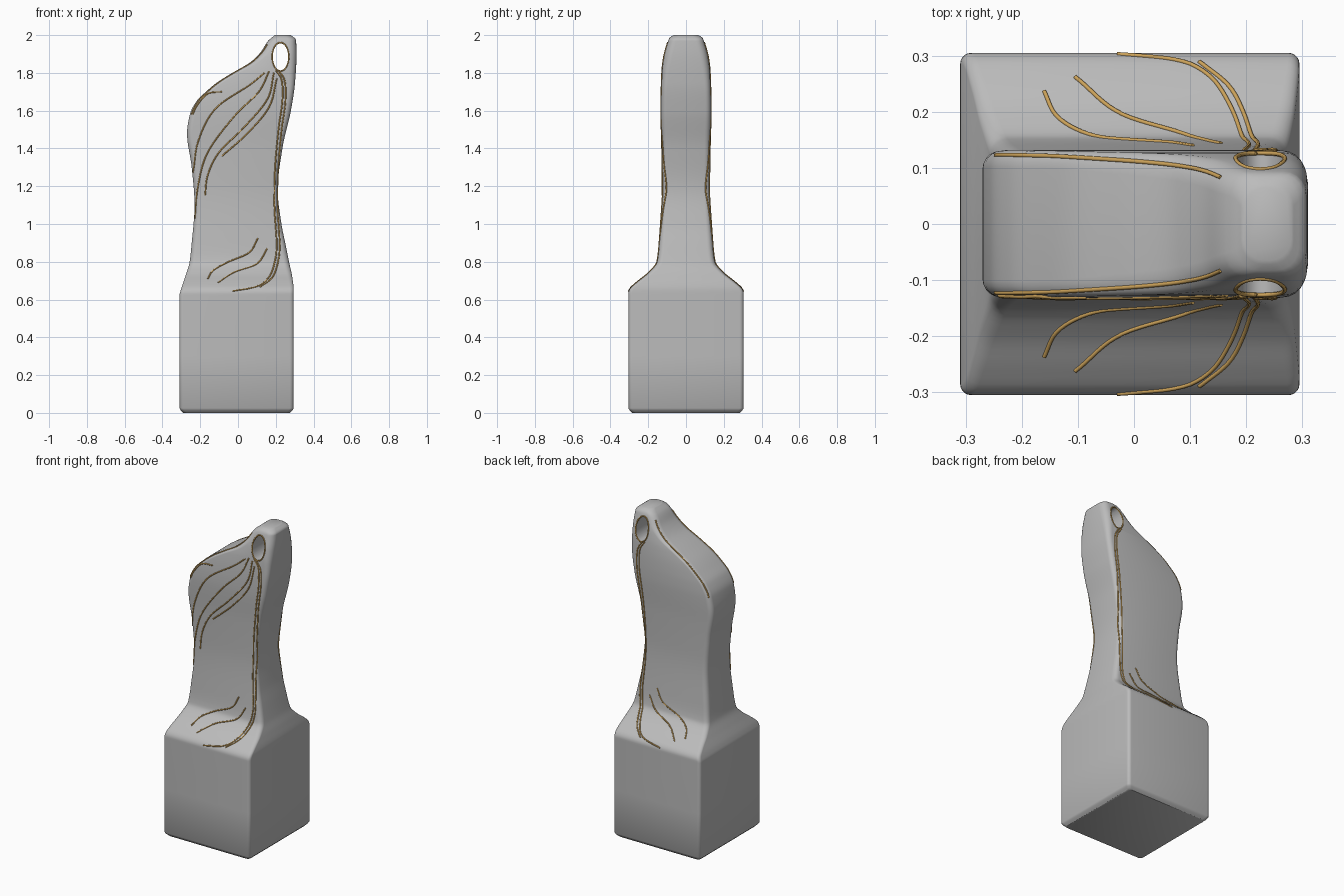
import bpy, bmesh, math
from mathutils import Vector
from mathutils.bvhtree import BVHTree

cube = bpy.data.objects.get("Cube")
if cube:
    bpy.data.objects.remove(cube, do_unlink=True)


def material(name, color):
    mat = bpy.data.materials.new(name)
    mat.use_nodes = True
    mat.diffuse_color = color
    mat.node_tree.nodes["Principled BSDF"].inputs["Base Color"].default_value = color
    return mat


grey = material("stone grey", (0.5, 0.5, 0.5, 1))
gold = material("antique gold", (0.6, 0.36, 0.1, 1))


def smooth_profile(points):
    """Return a monotone cubic function through (height, value) points."""
    zs, vs = zip(*points)
    n = len(zs)
    slope = [(vs[i + 1] - vs[i]) / (zs[i + 1] - zs[i]) for i in range(n - 1)]
    tangent = [slope[0]]
    for a, b in zip(slope, slope[1:]):
        tangent.append(2 * a * b / (a + b) if a * b > 0 else 0)
    tangent.append(slope[-1])

    def value(z):
        i = max(k for k in range(n - 1) if zs[k] <= z or k == 0)
        h = zs[i + 1] - zs[i]
        t = min(max((z - zs[i]) / h, 0), 1)
        u = 1 - t
        return (u * u * (1 + 2 * t) * vs[i] + t * t * (3 - 2 * t) * vs[i + 1]
                + h * t * u * (u * tangent[i] - t * tangent[i + 1]))
    return value


# Silhouette profiles over height
left_edge = smooth_profile([
    (0, -.29), (.025, -.31), (.62, -.31), (.65, -.303), (.72, -.28), (.8, -.256),
    (.9, -.245), (1.1, -.23), (1.3, -.245), (1.48, -.27), (1.58, -.255), (1.65, -.22),
    (1.7, -.17), (1.75, -.11), (1.8, -.03), (1.86, .07), (1.91, .12), (1.97, .16), (2, .195)])
right_edge = smooth_profile([
    (0, .275), (.025, .295), (.65, .295), (.72, .287), (.8, .27), (.9, .25), (1, .23),
    (1.18, .21), (1.4, .235), (1.6, .28), (1.75, .302), (1.9, .31), (1.975, .307), (2, .28)])
half_width = smooth_profile([
    (0, .285), (.025, .305), (.635, .305), (.655, .298), (.69, .262), (.74, .2), (.8, .153),
    (.9, .141), (1.2, .126), (1.4, .127), (1.6, .132), (1.8, .127), (1.88, .118),
    (1.95, .1), (1.985, .088), (2, .065)])
corner_radius = smooth_profile([(0, .02), (.64, .02), (.8, .03), (1.7, .03), (1.9, .045), (2, .04)])


def ring(z, segments=5):
    """Rounded rectangle section at one height."""
    x0, x1, w = left_edge(z), right_edge(z), half_width(z)
    r = min(corner_radius(z), (x1 - x0) * .45, w * .9)
    points = []
    corners = [(x1 - r, w - r), (x0 + r, w - r), (x0 + r, r - w), (x1 - r, r - w)]
    for quarter, (cx, cy) in enumerate(corners):
        for k in range(segments + 1):
            a = math.pi / 2 * (quarter + k / segments)
            points.append((cx + r * math.cos(a), cy + r * math.sin(a), z))
    return points


# Body lofted from stacked sections
heights = [0, .006, .014, .025, .3]
heights += [.62 + .01 * i for i in range(22)]
heights += [.84 + .03 * i for i in range(24)]
heights += [1.56 + .01 * i for i in range(42)] + [1.975, 1.983, 1.99, 1.996, 2]
bm = bmesh.new()
loops = [[bm.verts.new(p) for p in ring(z)] for z in heights]
for low, high in zip(loops, loops[1:]):
    for i in range(len(low)):
        j = (i + 1) % len(low)
        bm.faces.new((low[i], low[j], high[j], high[i]))
bm.faces.new(loops[0][::-1])
bm.faces.new(loops[-1])
bmesh.ops.recalc_face_normals(bm, faces=bm.faces)
surface = BVHTree.FromBMesh(bm)
mesh = bpy.data.meshes.new("carved_body")
bm.to_mesh(mesh)
bm.free()
body = bpy.data.objects.new("carved_body", mesh)
bpy.context.collection.objects.link(body)
mesh.materials.append(grey)

# Oval hole through the head
HOLE_X, HOLE_Z, HOLE_RX, HOLE_RZ = .225, 1.885, .044, .075
bpy.ops.mesh.primitive_cylinder_add(vertices=40, radius=1, depth=1,
                                    location=(HOLE_X, 0, HOLE_Z),
                                    rotation=(math.pi / 2, 0, 0))
cutter = bpy.context.object
cutter.name = "hole_cutter"
cutter.scale = (HOLE_RX, HOLE_RZ, 1)
cutter.hide_render = True
cutter.data.materials.append(grey)
bpy.context.view_layer.objects.active = body
cut = body.modifiers.new("hole", "BOOLEAN")
cut.operation = "DIFFERENCE"
cut.solver = "EXACT"
cut.object = cutter
bpy.ops.object.modifier_apply(modifier=cut.name)
bpy.data.objects.remove(cutter, do_unlink=True)
bpy.ops.object.select_all(action="DESELECT")
body.select_set(True)
bpy.ops.object.shade_smooth_by_angle(angle=math.radians(40))


def refine(points, steps=8):
    """Catmull-Rom samples along a path of (x, z) points."""
    pts = [Vector(p) for p in points]
    pts = [2 * pts[0] - pts[1]] + pts + [2 * pts[-1] - pts[-2]]
    out = []
    for a, b, c, d in zip(pts, pts[1:], pts[2:], pts[3:]):
        for k in range(steps):
            t = k / steps
            out.append(b + (c - a) * (t / 2) + (2 * a - 5 * b + 4 * c - d) * (t * t / 2)
                       + (3 * b - a - 3 * c + d) * (t ** 3 / 2))
    return out + [pts[-2]]


def inlay(name, path, side, closed=False):
    """Thin gold wire laid on the front (-1) or back (+1) surface."""
    hits = []
    for x, z in path:
        hit = surface.ray_cast(Vector((x, side, z)), Vector((0, -side, 0)))[0]
        if hit:
            hits.append(hit)
    curve = bpy.data.curves.new(name, "CURVE")
    curve.dimensions = "3D"
    curve.bevel_depth = .004
    curve.bevel_resolution = 1
    curve.use_fill_caps = True
    spline = curve.splines.new("POLY")
    spline.points.add(len(hits) - 1)
    for point, co in zip(spline.points, hits):
        point.co = (*co, 1)
    spline.use_cyclic_u = closed
    curve.materials.append(gold)
    bpy.context.collection.objects.link(bpy.data.objects.new(name, curve))


# Gold line paths
stem = [(-.03, .645), (.1, .67), (.165, .72), (.195, .8), (.205, .9), (.193, 1.1),
        (.197, 1.3), (.215, 1.5), (.235, 1.65), (.232, 1.76), (.2, 1.815)]
stem_twin = [(x + .016, z - .004) for x, z in stem[1:-1]] + [(.215, 1.815)]
base_strands = [
    [(.105, .925), (.06, .85), (-.05, .8), (-.13, .755), (-.16, .71)],
    [(.155, .87), (.1, .79), (-.02, .745), (-.105, .69)]]
fan_strands = [
    [(.14, 1.8), (.06, 1.735), (-.12, 1.61), (-.21, 1.44), (-.238, 1.27)],
    [(.165, 1.81), (.11, 1.7), (-.02, 1.57), (-.16, 1.38), (-.212, 1.2), (-.228, 1.03)],
    [(.19, 1.8), (.155, 1.66), (.03, 1.51), (-.1, 1.38), (-.16, 1.26), (-.175, 1.15)],
    [(.205, 1.77), (.165, 1.62), (.05, 1.48), (-.085, 1.36)],
    [(-.085, 1.7), (-.16, 1.69), (-.215, 1.63), (-.24, 1.58)]]
crown = [(left_edge(z) + .009, z) for z in [1.58 + .01 * i for i in range(38)]]
rim = [(HOLE_X + HOLE_RX * math.cos(a), HOLE_Z + HOLE_RZ * math.sin(a))
       for a in [math.tau * i / 40 for i in range(40)]]

for side, label in ((-1, "front"), (1, "back")):
    inlay(label + "_stem_line", refine(stem), side)
    inlay(label + "_stem_twin_line", refine(stem_twin), side)
    inlay(label + "_crown_line", crown, side)
    inlay(label + "_hole_rim", rim, side, closed=True)
    for strand in base_strands:
        inlay(label + "_base_strand", refine(strand), side)
for strand in fan_strands:
    inlay("front_fan_strand", refine(strand), -1)
